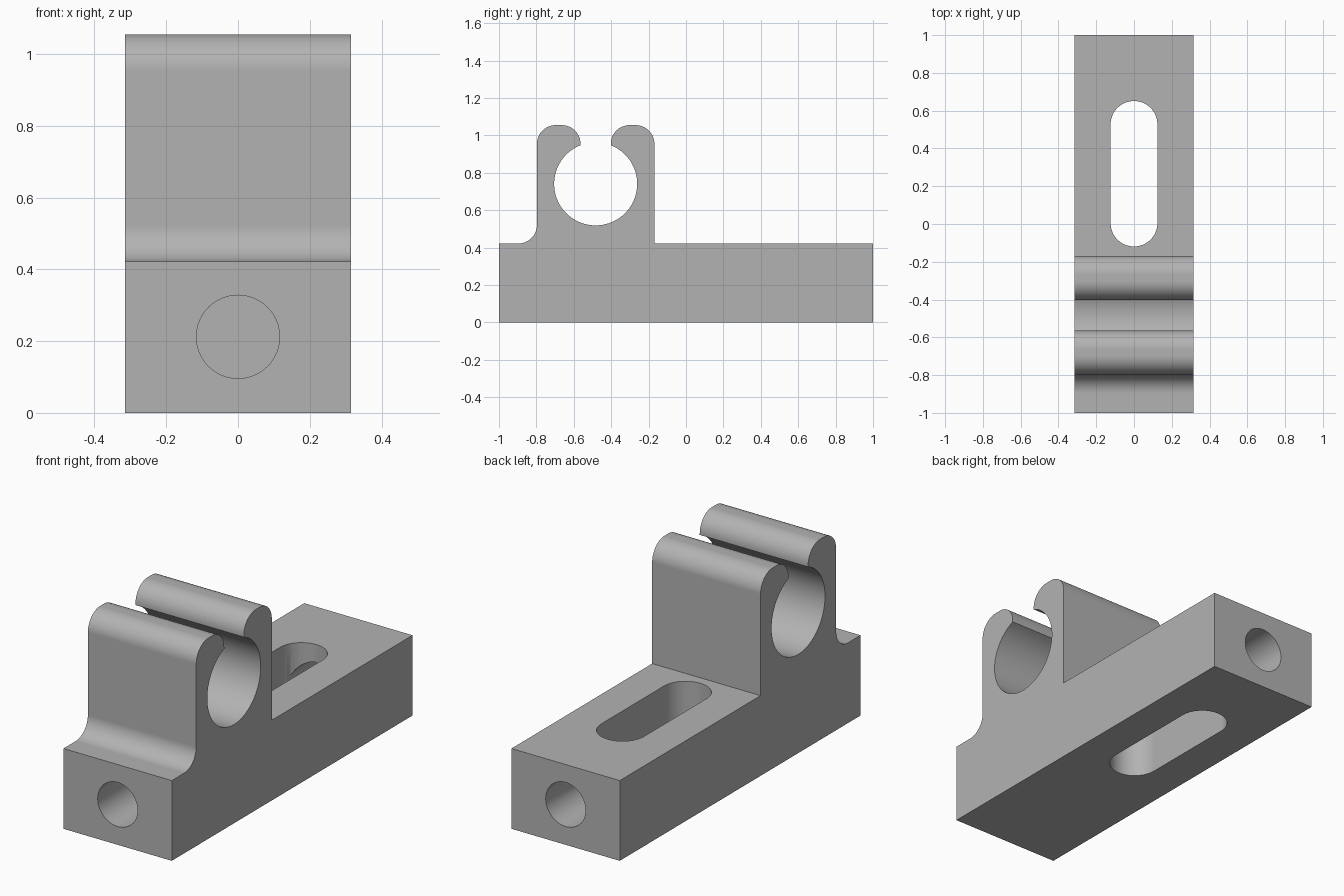
import bpy, bmesh
from math import sin, cos, radians, sqrt, atan2, degrees

cube = bpy.data.objects.get("Cube")
if cube:
    bpy.data.objects.remove(cube, do_unlink=True)

HALF_W = 0.315                     # half width of the whole part
BASE_Z, TOP_Z = 0.422, 1.055
MID_Y, BORE_Z, BORE_R = -0.483, 0.741, 0.222
CLAMP, GAP, ROUND = 0.314, 0.081, 0.1

grey = bpy.data.materials.new("plain grey")
grey.use_nodes = True
colour = (0.45, 0.45, 0.45, 1)
grey.diffuse_color = colour
grey.node_tree.nodes["Principled BSDF"].inputs["Base Color"].default_value = colour


def arc(cx, cy, r, start, end, steps=16):
    angles = [radians(start + (end - start) * i / steps) for i in range(steps + 1)]
    return [(cx + r * cos(a), cy + r * sin(a)) for a in angles]


def prism(name, points, to_3d, offset):
    """Extrude a closed outline by an offset vector."""
    bm = bmesh.new()
    face = bm.faces.new([bm.verts.new(to_3d(u, v)) for u, v in points])
    ext = bmesh.ops.extrude_face_region(bm, geom=[face])
    verts = [g for g in ext["geom"] if isinstance(g, bmesh.types.BMVert)]
    bmesh.ops.translate(bm, verts=verts, vec=offset)
    bmesh.ops.recalc_face_normals(bm, faces=bm.faces)
    mesh = bpy.data.meshes.new(name)
    bm.to_mesh(mesh)
    bm.free()
    mesh.materials.append(grey)
    obj = bpy.data.objects.new(name, mesh)
    bpy.context.collection.objects.link(obj)
    return obj


# Side outline: base, front fillet, two rounded jaws and the open bore
front, back = MID_Y - CLAMP, MID_Y + CLAMP
lip_z = TOP_Z - ROUND
opening = degrees(atan2(sqrt(BORE_R ** 2 - GAP ** 2), GAP))
outline = [(-1, 0), (1, 0), (1, BASE_Z), (back, BASE_Z)]
outline += arc(back - ROUND, lip_z, ROUND, 0, 90)
outline += arc(MID_Y + GAP + ROUND, lip_z, ROUND, 90, 180)
outline += arc(MID_Y, BORE_Z, BORE_R, opening, opening - 360 + 2 * (90 - opening), 64)
outline += arc(MID_Y - GAP - ROUND, lip_z, ROUND, 0, 90)
outline += arc(front + ROUND, lip_z, ROUND, 90, 180)
outline += arc(front - ROUND, BASE_Z + ROUND, ROUND, 0, -90)
outline += [(-1, BASE_Z)]
bracket = prism("clamp_bracket", outline,
                lambda y, z: (-HALF_W, y, z), (2 * HALF_W, 0, 0))

# Cutters: adjusting slot, blind front hole, back hole opening into the slot
slot_shape = arc(0, 0.527, 0.124, 0, 180, 24) + arc(0, 0.005, 0.124, 180, 360, 24)
hole_shape = arc(0, 0.212, 0.116, 0, 360, 48)[:-1]
cutters = [
    prism("slot_cutter", slot_shape, lambda x, y: (x, y, -0.1), (0, 0, 0.7)),
    prism("front_hole_cutter", hole_shape, lambda x, z: (x, -1.1, z), (0, 0.6, 0)),
    prism("back_hole_cutter", hole_shape, lambda x, z: (x, 1.1, z), (0, -0.7, 0)),
]

bpy.ops.object.select_all(action="DESELECT")
bracket.select_set(True)
bpy.context.view_layer.objects.active = bracket
for cutter in cutters:
    cutter.hide_render = True
    cut = bracket.modifiers.new(cutter.name, "BOOLEAN")
    cut.operation = "DIFFERENCE"
    cut.solver = "EXACT"
    cut.object = cutter
    bpy.ops.object.modifier_apply(modifier=cut.name)
    bpy.data.objects.remove(cutter, do_unlink=True)

# Smooth rounds, crisp edges, flat faces kept flat
bpy.ops.object.shade_smooth_by_angle(angle=radians(30))
weighted = bracket.modifiers.new("even_normals", "WEIGHTED_NORMAL")
weighted.keep_sharp = True
